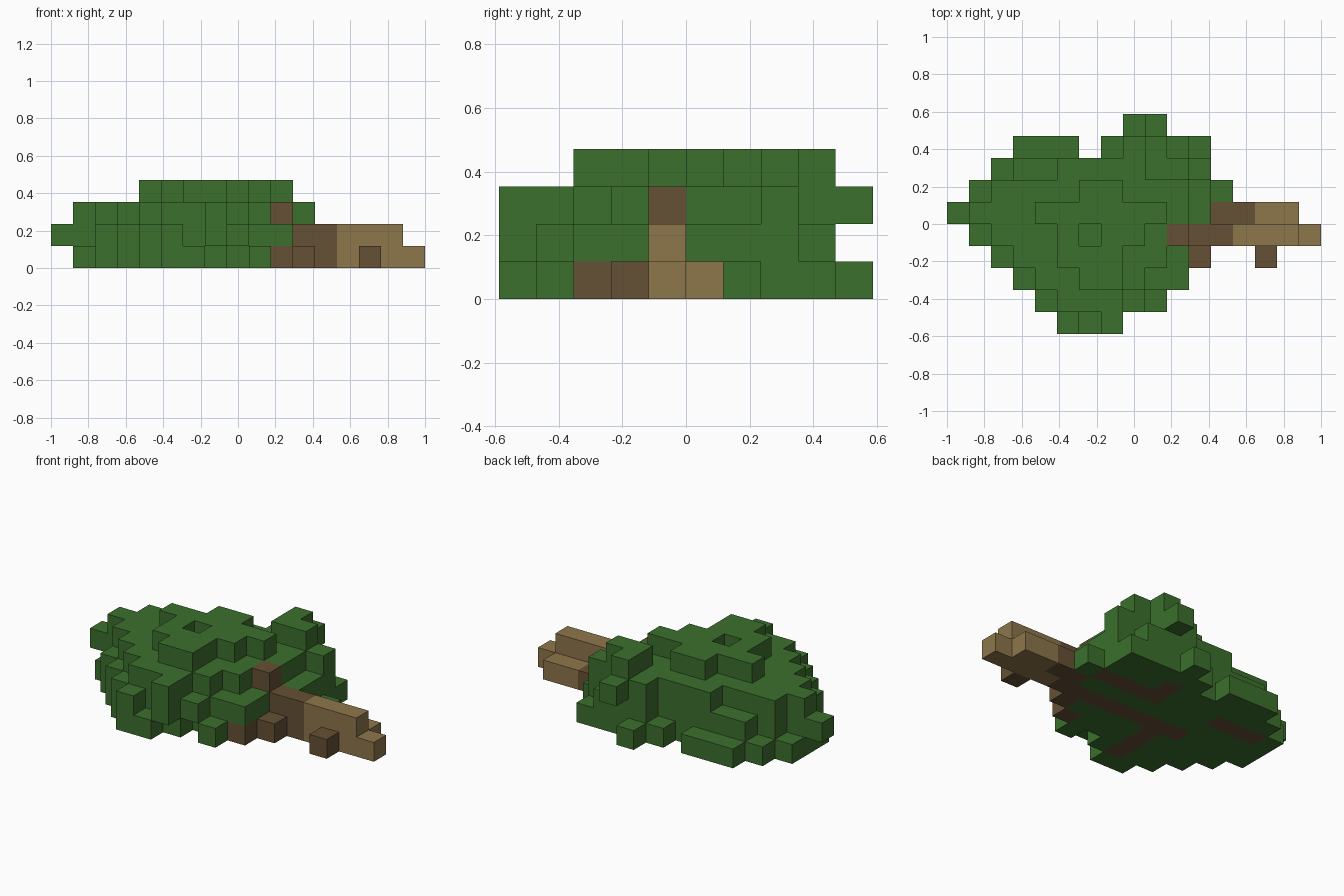
import bpy
import bmesh
from mathutils import Vector

cube = bpy.data.objects.get("Cube")
if cube:
    bpy.data.objects.remove(cube, do_unlink=True)

CELL = 2 / 17

# Foliage plan, front row first: a-d are columns one to four cells tall,
# m is a block floating at the second level, n one at the third,
# p spans the second and third levels.
SPANS = {"a": (0, 1), "b": (0, 2), "c": (0, 3), "d": (0, 4),
         "m": (1, 2), "n": (2, 3), "p": (1, 3)}
PLAN = [
    ".....bap",
    "....bcccma",
    "...bccddcbb",
    "..bccdddccb",
    ".acccdcddc",
    "mcccddddddcb".replace(" ", ""),
    ".acccCddcccba".replace("C", "c"),
    "..abbccccddc",
    "...aaa.acdba",
    "........an",
]


def box(i, j, k):
    """Cells in a block given by three (start, end) ranges."""
    return {(x, y, z) for x in range(*i) for y in range(*j) for z in range(*k)}


foliage = set()
for j, row in enumerate(PLAN):
    for i, letter in enumerate(row):
        if letter in SPANS:
            foliage |= {(i, j, k) for k in range(*SPANS[letter])}

# Bark: trunk inside the foliage, side stubs, and boughs along the underside
bark = box((5, 13), (4, 5), (0, 1)) | box((10, 13), (4, 5), (0, 2))
bark |= {(10, 4, 2), (10, 2, 0), (11, 3, 0), (14, 3, 0)}
bark |= box((12, 14), (5, 6), (0, 1))
bark |= box((6, 7), (1, 4), (0, 1))
bark |= box((2, 5), (6, 7), (0, 1))
bark |= box((8, 12), (6, 7), (0, 1))
bark |= box((8, 9), (7, 8), (0, 1))

# Bare trunk end
bare = box((13, 16), (4, 5), (0, 2)) | {(16, 4, 0)}
bare |= box((14, 16), (5, 6), (0, 1))

foliage -= bark | bare
solid = foliage | bark | bare


def material(name, color):
    mat = bpy.data.materials.new(name)
    mat.use_nodes = True
    mat.diffuse_color = (*color, 1)
    mat.node_tree.nodes["Principled BSDF"].inputs["Base Color"].default_value = (*color, 1)
    return mat


def build(name, cells, mat):
    """Skin the outer faces of a set of cells and merge the flat areas."""
    bm = bmesh.new()
    for cell in sorted(cells):
        for axis in range(3):
            for side in (-1, 1):
                normal = Vector((0, 0, 0))
                normal[axis] = side
                if tuple(int(c + n) for c, n in zip(cell, normal)) in solid:
                    continue
                u, v = Vector((0, 0, 0)), Vector((0, 0, 0))
                u[(axis + 1) % 3] = 0.5
                v[(axis + 2) % 3] = 0.5 * side
                mid = Vector(cell) + Vector((0.5, 0.5, 0.5)) + normal / 2
                corners = (mid - u - v, mid + u - v, mid + u + v, mid - u + v)
                bm.faces.new([bm.verts.new((p - Vector((8.5, 5, 0))) * CELL)
                              for p in corners])
    bmesh.ops.remove_doubles(bm, verts=bm.verts, dist=0.001)
    bmesh.ops.dissolve_limit(bm, angle_limit=0.01, verts=bm.verts, edges=bm.edges)
    mesh = bpy.data.meshes.new(name)
    bm.to_mesh(mesh)
    bm.free()
    mesh.materials.append(mat)
    bpy.context.collection.objects.link(bpy.data.objects.new(name, mesh))


build("foliage", foliage, material("leaf green", (0.045, 0.162, 0.026)))
build("bark_branches", bark, material("bark brown", (0.130, 0.082, 0.035)))
build("bare_trunk", bare, material("bare wood tan", (0.270, 0.181, 0.070)))
